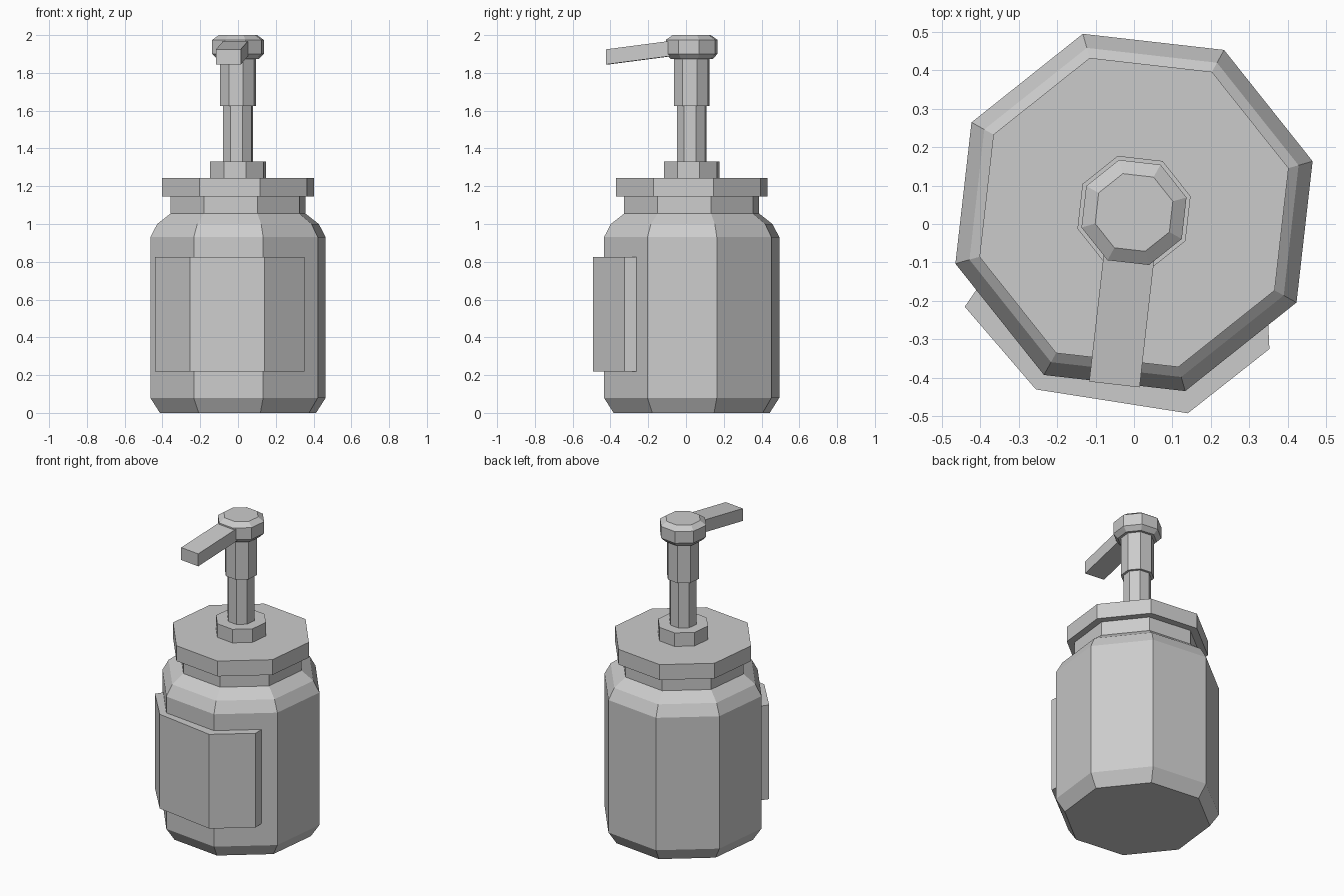
import bpy, bmesh
from math import cos, sin, radians
from mathutils import Matrix, Vector

default_cube = bpy.data.objects.get("Cube")
if default_cube:
    bpy.data.objects.remove(default_cube, do_unlink=True)

SIDES = 8
TURN = radians(16)             # rotation of every octagon
AXIS = Vector((0, 0.03, 0))    # vertical axis of the bottle

grey = bpy.data.materials.new("plain grey")
grey.use_nodes = True
grey.diffuse_color = (0.6, 0.6, 0.6, 1)
grey.node_tree.nodes["Principled BSDF"].inputs["Base Color"].default_value = grey.diffuse_color


def finish(name, bm):
    bmesh.ops.recalc_face_normals(bm, faces=bm.faces)
    mesh = bpy.data.meshes.new(name)
    bm.to_mesh(mesh)
    bm.free()
    mesh.materials.append(grey)
    obj = bpy.data.objects.new(name, mesh)
    bpy.context.collection.objects.link(obj)
    return obj


def lathe(name, profile):
    """Closed octagonal solid from (radius, height) pairs."""
    bm = bmesh.new()
    rings = []
    for r, z in profile:
        angles = [TURN + radians(360 / SIDES * i) for i in range(SIDES)]
        rings.append([bm.verts.new(AXIS + Vector((r * cos(a), r * sin(a), z))) for a in angles])
    for low, high in zip(rings, rings[1:]):
        for i in range(SIDES):
            j = (i + 1) % SIDES
            bm.faces.new((low[i], low[j], high[j], high[i]))
    bm.faces.new(rings[0])
    bm.faces.new(rings[-1])
    return finish(name, bm)


def extrude_outline(name, points, z0, z1):
    """Flat outline raised into a solid."""
    bm = bmesh.new()
    face = bm.faces.new([bm.verts.new((x, y, z0)) for x, y in points])
    raised = bmesh.ops.extrude_face_region(bm, geom=[face])["geom"]
    tops = [v for v in raised if isinstance(v, bmesh.types.BMVert)]
    bmesh.ops.translate(bm, verts=tops, vec=(0, 0, z1 - z0))
    return finish(name, bm)


# Bottle with chamfered base, sloping shoulder and neck
lathe("bottle", [(0.43, 0), (0.483, 0.08), (0.483, 0.93), (0.445, 1.0),
                 (0.372, 1.055), (0.372, 1.15)])

# Lid and pump
lathe("lid", [(0.418, 1.145), (0.418, 1.243)])
lathe("pump_collar", [(0.153, 1.24), (0.153, 1.33)])
lathe("pump_stem", [(0.082, 1.32), (0.082, 1.63)])
lathe("pump_sleeve", [(0.098, 1.625), (0.098, 1.885)])
lathe("pump_head", [(0.115, 1.873), (0.142, 1.9), (0.142, 1.975), (0.105, 2.0)])

# Spout: a box sheared downward towards its tip
bm = bmesh.new()
bmesh.ops.create_cube(bm, size=1)
for v in bm.verts:
    reach = 0.05 if v.co.y > 0 else 0.45
    v.co = Vector((v.co.x * 0.132, -reach, 1.943 - 0.13 * reach + v.co.z * 0.08))
bm.transform(Matrix.Translation(AXIS) @ Matrix.Rotation(radians(-6.5), 4, 'Z'))
finish("spout", bm)

# Raised label wrapped round the front faces
extrude_outline("label", [(-0.44, -0.215), (-0.255, -0.43), (0.14, -0.492), (0.352, -0.325),
                          (0.347, -0.22), (0.12, -0.4), (-0.22, -0.36), (-0.395, -0.15)],
                0.22, 0.825)
